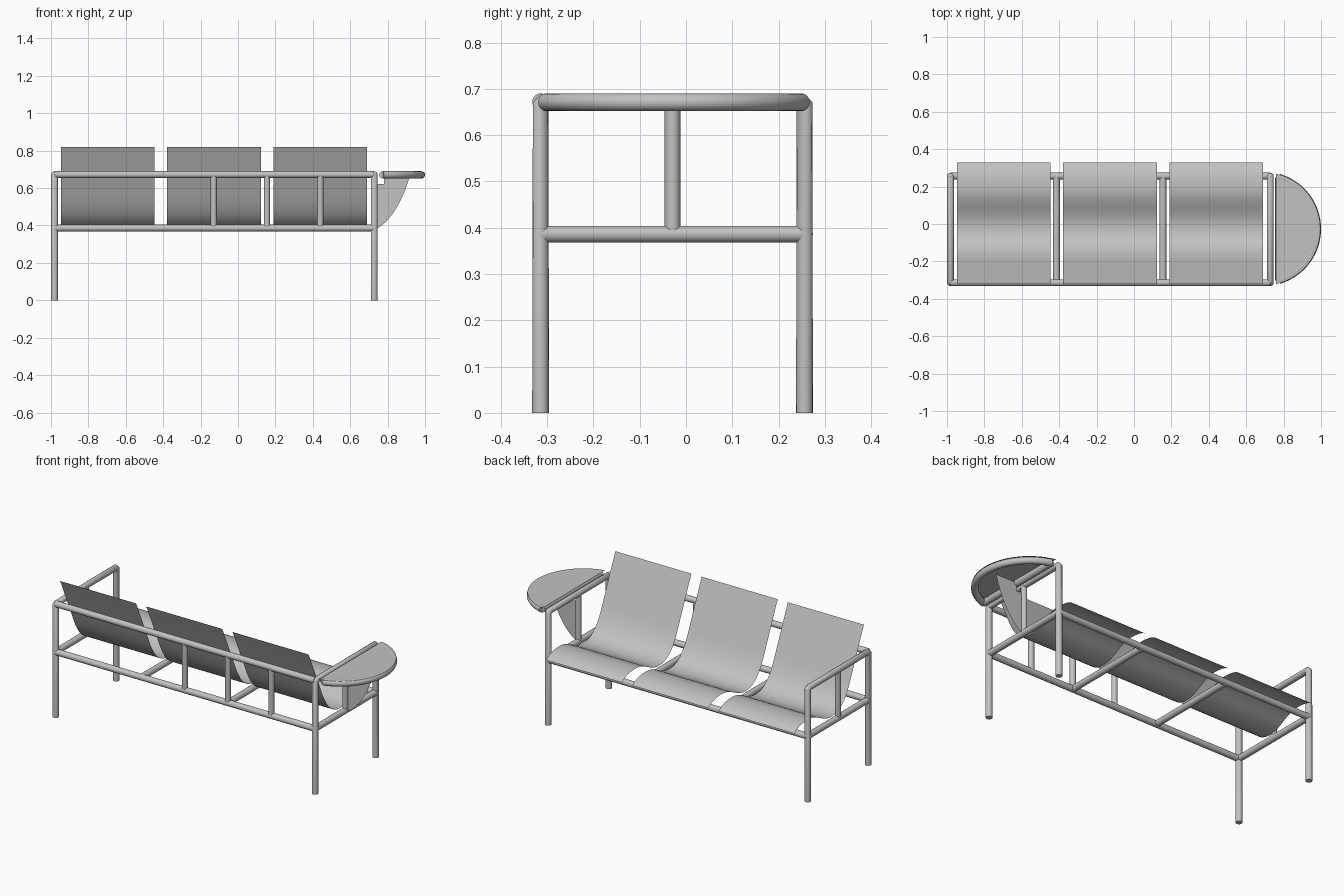
import bpy
import bmesh
import math
from mathutils import Vector
from mathutils.geometry import interpolate_bezier

cube = bpy.data.objects.get("Cube")
if cube:
    bpy.data.objects.remove(cube, do_unlink=True)

grey = bpy.data.materials.new("satin_grey")
grey.use_nodes = True
grey.diffuse_color = (0.54, 0.54, 0.54, 1)
grey.node_tree.nodes["Principled BSDF"].inputs["Base Color"].default_value = (0.54, 0.54, 0.54, 1)

R = 0.0182                        # tube radius
LEFT, RIGHT = 0.728, -0.981       # end frames
BACK, FRONT = -0.314, 0.256       # rail lines
TOP, LOW = 0.672, 0.386           # rail heights


def finish(obj):
    obj.data.materials.append(grey)
    bpy.ops.object.select_all(action='DESELECT')
    obj.select_set(True)
    bpy.context.view_layer.objects.active = obj
    if obj.type == 'CURVE':
        bpy.ops.object.convert(target='MESH')
    bpy.ops.object.shade_smooth_by_angle(angle=math.radians(40))


def tube(name, points, radius=R):
    """Round capped tube along a path."""
    curve = bpy.data.curves.new(name, 'CURVE')
    curve.dimensions = '3D'
    curve.bevel_depth = radius
    curve.bevel_resolution = 6
    curve.use_fill_caps = True
    spline = curve.splines.new('POLY')
    spline.points.add(len(points) - 1)
    for p, co in zip(spline.points, points):
        p.co = (*co, 1)
    obj = bpy.data.objects.new(name, curve)
    bpy.context.collection.objects.link(obj)
    finish(obj)


def sheet(name, faces):
    """Thin sheet from lists of corner points."""
    bm = bmesh.new()
    for corners in faces:
        bm.faces.new([bm.verts.new(c) for c in corners])
    bmesh.ops.remove_doubles(bm, verts=bm.verts, dist=1e-5)
    mesh = bpy.data.meshes.new(name)
    bm.to_mesh(mesh)
    bm.free()
    obj = bpy.data.objects.new(name, mesh)
    bpy.context.collection.objects.link(obj)
    finish(obj)


def bezier(a, b, c, d, n):
    return [tuple(p)[:2] for p in interpolate_bezier(*(Vector((*q, 0)) for q in (a, b, c, d)), n)]


# End frames: two legs joined by an armrest, with a lower bar and a post
for side, x in (("left", LEFT), ("right", RIGHT)):
    c = 0.008
    tube(side + "_leg_and_armrest", [
        (x, BACK, 0), (x, BACK, TOP - c), (x, BACK + c, TOP),
        (x, FRONT - c, TOP), (x, FRONT, TOP - c), (x, FRONT, 0)])
    tube(side + "_lower_bar", [(x, BACK, LOW), (x, FRONT, LOW)])
    tube(side + "_armrest_post", [(x, -0.029, LOW), (x, -0.029, TOP)], 0.017)

# Long rails
tube("back_top_rail", [(RIGHT, BACK, TOP), (LEFT, BACK, TOP)])
tube("back_lower_rail", [(RIGHT, BACK, LOW), (LEFT, BACK, LOW)])
tube("front_lower_rail", [(RIGHT, FRONT, LOW), (LEFT, FRONT, LOW)])

# Cross bars under the gaps, and back posts
for x in (-0.415, 0.155):
    tube("seat_cross_bar", [(x, BACK, LOW), (x, FRONT, LOW)])
for x in (-0.13, 0.155, 0.44):
    tube("back_post", [(x, BACK, LOW), (x, BACK, TOP)], 0.0165)

# Curved seat shells: leaning back, rounded dip, raised front that rolls down
profile = [(-0.322, 0.82)]
profile += bezier((-0.222, 0.6), (-0.17, 0.475), (-0.125, 0.388), (-0.02, 0.388), 16)
profile += bezier((-0.02, 0.388), (0.07, 0.388), (0.11, 0.456), (0.205, 0.456), 12)[1:]
profile += bezier((0.205, 0.456), (0.26, 0.456), (0.305, 0.445), (0.33, 0.42), 8)[1:]
for x0 in (-0.947, -0.379, 0.19):
    x1 = x0 + 0.501
    sheet("seat_shell", [
        [(x0, *a), (x1, *a), (x1, *b), (x0, *b)][::1 if b[0] > a[0] else -1]
        for a, b in zip(profile, profile[1:])])

# Side table: near half-round top framed by a tube beneath its edge
cx, cy, radius = 0.694, -0.026, 0.306
rim_r = 0.0193


def arc(r, z, x_start):
    limit = math.acos((x_start - cx) / r)
    n = 28
    return [(cx + r * math.cos(t), cy + r * math.sin(t), z)
            for t in (-limit + 2 * limit * i / n for i in range(n + 1))]


sheet("table_top", [arc(radius - 0.004, TOP + 0.017, 0.758)])
rim = arc(radius - rim_r, TOP - 0.001, 0.755 + rim_r)
tube("table_rim", rim, rim_r)
tube("table_inner_bar", [rim[0], rim[-1]], rim_r)

# Upright bracket plate carrying the table
edge = bezier((0.745, 0.385), (0.81, 0.42), (0.88, 0.52), (0.92, TOP), 10)
outline = edge + [(0.78, TOP), (0.78, 0.622), (0.745, 0.622)]
sheet("table_bracket", [[(px, -0.029, pz) for px, pz in outline]])
